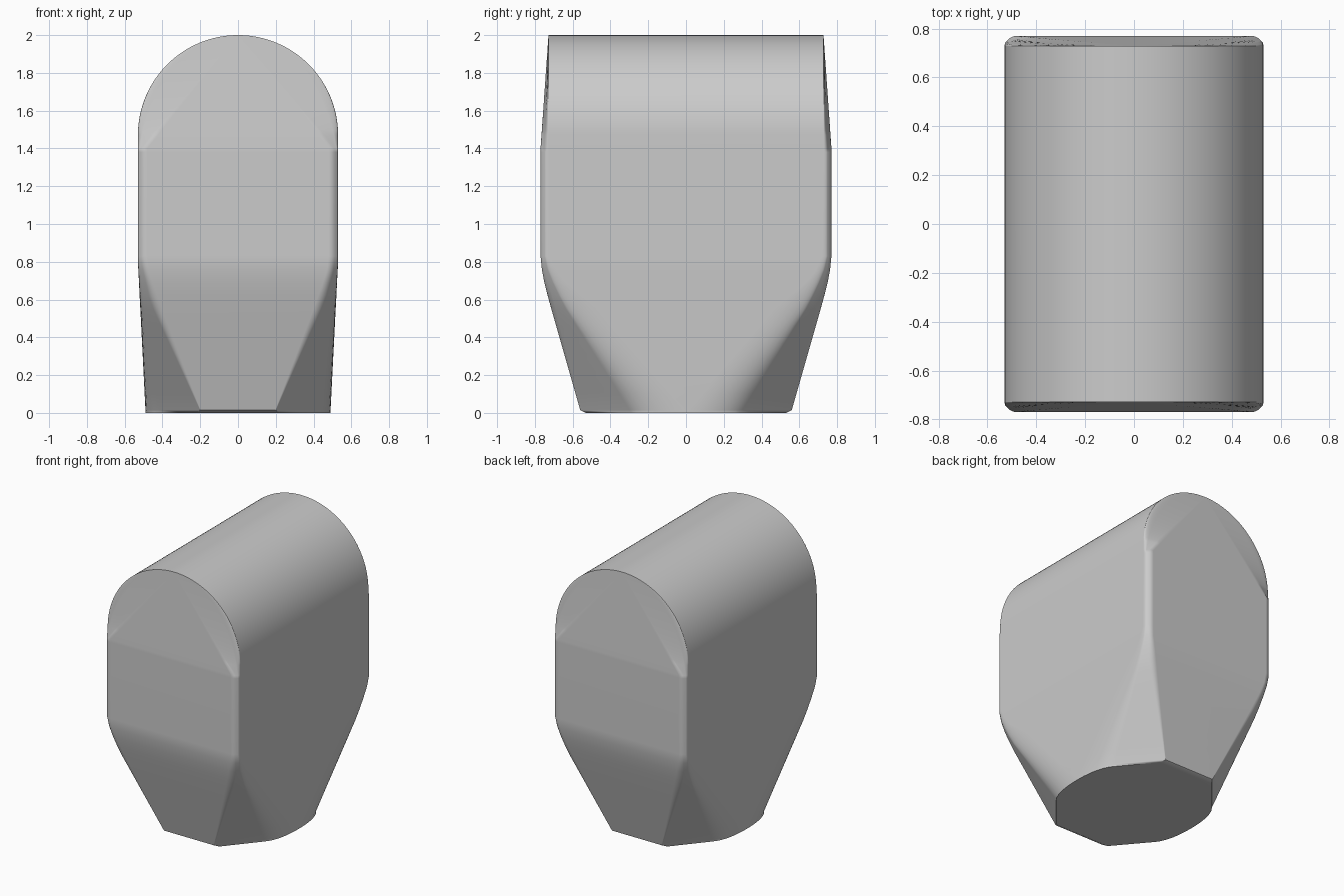
import bpy, bmesh, math
from mathutils import Vector

cube = bpy.data.objects.get("Cube")
if cube:
    bpy.data.objects.remove(cube, do_unlink=True)

# Key sections: height, half width, half front width, corner radius,
# half depth, depth of the corner control point, depth where the side goes flat
KEYS = [
    (0.0, 0.49, 0.22, 0.0, 0.53, 0.21, 0.0),
    (0.015, 0.49, 0.2, 0.002, 0.56, 0.21, 0.01),
    (0.55, 0.517, 0.43, 0.03, 0.713, 0.61, 0.47),
    (0.62, 0.521, 0.455, 0.03, 0.732, 0.652, 0.55),
    (0.69, 0.524, 0.475, 0.025, 0.75, 0.69, 0.635),
    (0.76, 0.528, 0.492, 0.02, 0.763, 0.723, 0.69),
    (0.83, 0.53, 0.5, 0.02, 0.77, 0.742, 0.72),
    (1.38, 0.53, 0.5, 0.02, 0.77, 0.742, 0.727),
    (1.4, 0.53, 0.5, 0.02, 0.77, 0.742, 0.728),
]
RADIUS, TOP = 0.53, 2.0
RIM = 0.728


def mix(a, b, t):
    return tuple(p + (q - p) * t for p, q in zip(a, b))


def bend(p, q, r, steps):
    """Quadratic curve from p to r, pulled towards q."""
    return [p.lerp(q, i / steps).lerp(q.lerp(r, i / steps), i / steps)
            for i in range(steps + 1)]


def ring(key):
    """One closed horizontal section, mirrored from a single quarter."""
    z, w, a, r, d, c, f = key
    front, side = Vector((a, d)), Vector((w, c))
    slant = (side - front)
    near = front + slant * min(0.5, r / max(slant.length, 0.001))
    quarter = bend(Vector((max(a - r, a * 0.5), d)), front, near, 4)
    quarter += bend(front.lerp(side, 0.75), side, Vector((w, f)), 6)
    half = quarter + [Vector((p.x, -p.y)) for p in reversed(quarter)]
    loop = half + [Vector((-p.x, p.y)) for p in reversed(half)]
    return [(p.x, p.y, z) for p in loop]


# Straight lower body, with extra sections along the tapered foot
sections = []
for k, (low, high) in enumerate(zip(KEYS, KEYS[1:])):
    steps = 6 if k == 1 else 1
    sections += [mix(low, high, i / steps) for i in range(steps)]
sections.append(KEYS[-1])

# Rounded top: the ends lean in until they meet the arch rim
centre = TOP - RADIUS
for i in range(33):
    angle = math.radians(89.2) * i / 32
    z, w = centre + RADIUS * math.sin(angle), RADIUS * math.cos(angle)
    t = (z - 1.4) / (TOP - 1.4)
    d = 0.77 + (RIM - 0.77) * t
    a = min(0.5 * (1 - t), w * 0.94)
    sections.append((z, w, a, 0.02 * (1 - t), d, RIM + (d - RIM) * 0.33, RIM))

# Loft the sections into one shell
bm = bmesh.new()
loops = [[bm.verts.new(p) for p in ring(s)] for s in sections]
for low, high in zip(loops, loops[1:]):
    n = len(low)
    for i in range(n):
        j = (i + 1) % n
        bm.faces.new((low[i], low[j], high[j], high[i]))
bm.faces.new(loops[0])
bm.faces.new(loops[-1])
bmesh.ops.remove_doubles(bm, verts=bm.verts, dist=0.0002)
bmesh.ops.recalc_face_normals(bm, faces=bm.faces)

mesh = bpy.data.meshes.new("rounded_block")
bm.to_mesh(mesh)
bm.free()
block = bpy.data.objects.new("rounded_block", mesh)
bpy.context.collection.objects.link(block)

# Plain grey surface
grey = bpy.data.materials.new("light_grey")
grey.use_nodes = True
colour = (0.6, 0.6, 0.6, 1)
grey.diffuse_color = colour
grey.node_tree.nodes["Principled BSDF"].inputs["Base Color"].default_value = colour
mesh.materials.append(grey)

# Smooth shading with crisp rims
bpy.ops.object.select_all(action='DESELECT')
block.select_set(True)
bpy.context.view_layer.objects.active = block
bpy.ops.object.shade_smooth_by_angle(angle=math.radians(35))
weighted = block.modifiers.new("even_shading", 'WEIGHTED_NORMAL')
weighted.keep_sharp = True
